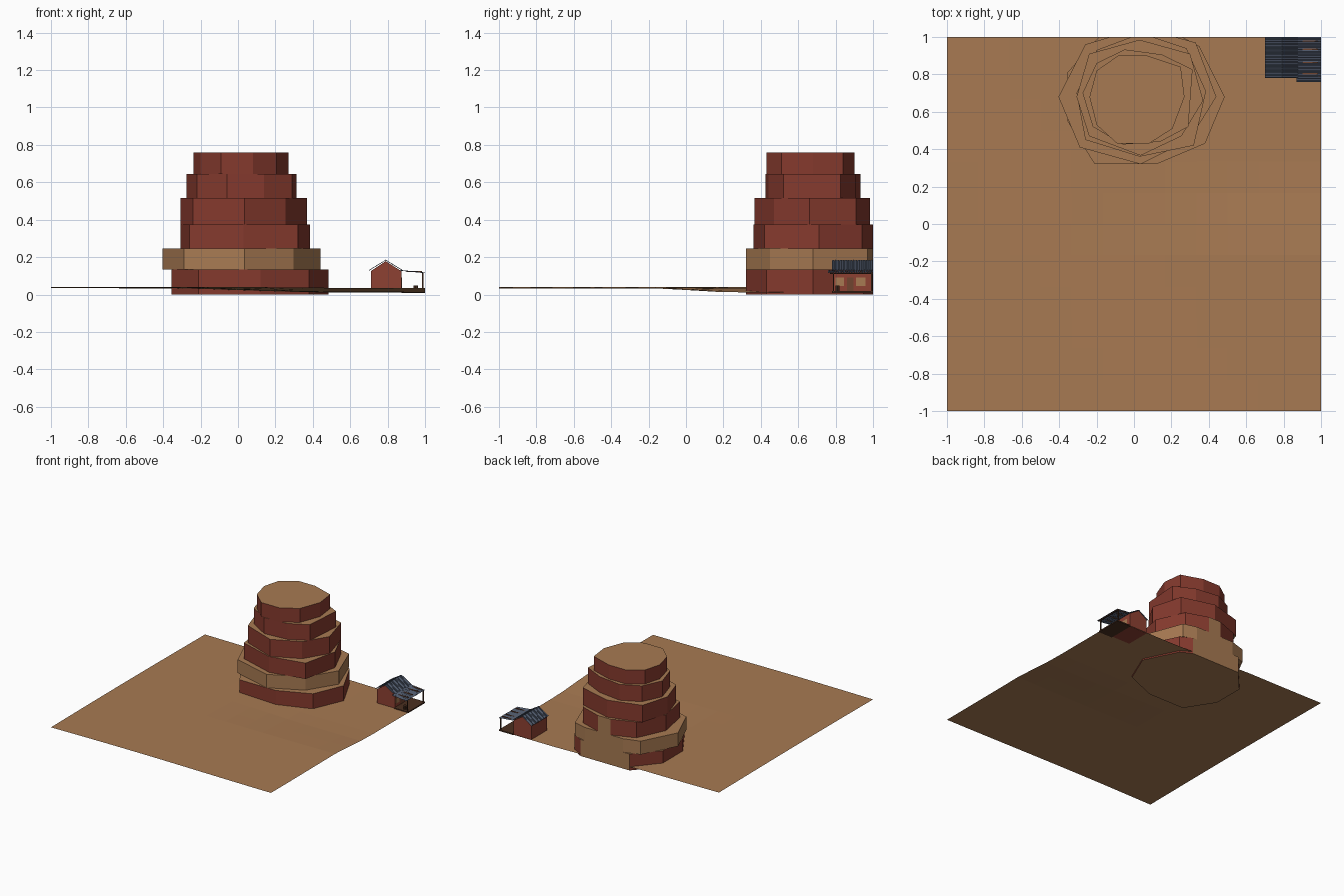
import bpy, bmesh, math
from mathutils import Vector

if "Cube" in bpy.data.objects:
    bpy.data.objects.remove(bpy.data.objects["Cube"], do_unlink=True)


def material(name, rgb):
    m = bpy.data.materials.new(name)
    m.use_nodes = True
    m.diffuse_color = (*rgb, 1)
    m.node_tree.nodes["Principled BSDF"].inputs["Base Color"].default_value = (*rgb, 1)
    return m


SAND = material("sand", (0.39, 0.195, 0.085))
RED = material("red_rock", (0.235, 0.042, 0.027))
BRICK = material("hut_red", (0.27, 0.052, 0.032))
METAL = material("blue_grey_metal", (0.075, 0.095, 0.14))
WOOD = material("dark_wood", (0.07, 0.028, 0.014))
RUST = material("rust", (0.16, 0.06, 0.03))


def finish(bm, name, mats, rule=None):
    if rule:
        bm.normal_update()
        for f in bm.faces:
            f.material_index = rule(f)
    me = bpy.data.meshes.new(name)
    bm.to_mesh(me)
    bm.free()
    for m in mats:
        me.materials.append(m)
    ob = bpy.data.objects.new(name, me)
    bpy.context.collection.objects.link(ob)
    return ob


def prism(points, direction):
    """Close a planar outline and push it along a direction."""
    bm = bmesh.new()
    face = bm.faces.new([bm.verts.new(p) for p in points])
    top = bmesh.ops.extrude_face_region(bm, geom=[face])["geom"]
    bmesh.ops.translate(bm, vec=direction,
                        verts=[v for v in top if isinstance(v, bmesh.types.BMVert)])
    bmesh.ops.recalc_face_normals(bm, faces=bm.faces)
    return bm


def box(name, lo, hi, mat):
    lo, hi = Vector(lo), Vector(hi)
    pts = [(lo.x, lo.y, lo.z), (hi.x, lo.y, lo.z), (hi.x, hi.y, lo.z), (lo.x, hi.y, lo.z)]
    return finish(prism(pts, (0, 0, hi.z - lo.z)), name, [mat])


def ramp(v, start, end):
    return min(1, max(0, (v - start) / (end - start)))


# Desert floor: thin sheet sinking towards the back right
bm = bmesh.new()
bmesh.ops.create_grid(bm, x_segments=12, y_segments=12, size=1)
for v in bm.verts:
    x, y, _ = v.co
    sink = ramp(x, -0.3, 0.4) * ramp(y, -0.15, 0.22)
    v.co.z = 0.037 + 0.004 * math.sin(2.3 * x + 1.7 * y + 4) * (1 - sink) - 0.026 * sink
finish(bm, "desert_floor", [SAND])

# Rock tower: stacked uneven slabs, sliced flat at the back edge of the floor
TIERS = [
    (0.0, 0.135, RED, [(.485, .68), (.38, .43), (.12, .32), (-.21, .32), (-.356, .55),
                       (-.356, .81), (-.16, 1.03), (.11, 1.08), (.35, .95)]),
    (0.135, 0.245, SAND, [(.44, .68), (.297, .45), (.035, .32), (-.29, .41),
                          (-.404, .68), (-.26, .96), (.035, 1.05), (.33, .97)]),
    (0.245, 0.375, RED, [(.385, .71), (.32, .42), (.03, .36), (-.26, .45),
                         (-.307, .7), (-.2, .93), (.04, 1.02), (.28, .94)]),
    (0.375, 0.515, RED, [(.37, .66), (.254, .47), (.035, .366), (-.24, .47),
                         (-.307, .68), (-.24, .91), (.03, .985), (.3, .91)]),
    (0.515, 0.645, RED, [(.313, .826), (.29, .52), (.14, .44), (-.06, .425), (-.22, .52),
                         (-.275, .7), (-.2, .86), (-.05, .933), (.15, .906)]),
    (0.645, 0.76, RED, [(.27, .68), (.206, .51), (.08, .43), (-.09, .43), (-.2, .53),
                        (-.238, .68), (-.2, .82), (-.085, .9), (.07, .9), (.25, .84)]),
]
for i, (z0, z1, side, outline) in enumerate(TIERS):
    bm = prism([(x, y, z0) for x, y in outline], (0, 0, z1 - z0))
    cut = bmesh.ops.bisect_plane(bm, geom=bm.verts[:] + bm.edges[:] + bm.faces[:],
                                 plane_co=(0, 1, 0), plane_no=(0, 1, 0), clear_outer=True)
    rim = [e for e in cut["geom_cut"] if isinstance(e, bmesh.types.BMEdge)]
    if rim:
        bmesh.ops.holes_fill(bm, edges=rim)
        bmesh.ops.recalc_face_normals(bm, faces=bm.faces)
    finish(bm, f"rock_tier_{i + 1}", [side, SAND],
           lambda f: int(abs(f.normal.z) > 0.5 or f.calc_center_median().y > 0.999))

# Hut body with gable ends
gable = [(0.71, 0.01), (0.873, 0.01), (0.873, 0.125), (0.79, 0.178), (0.71, 0.125)]
finish(prism([(x, 0.79, z) for x, z in gable], (0, 0.205, 0)), "hut_walls", [BRICK])


def corrugated(name, start, end, y0, y1, waves):
    """Folded sheet whose ridges run from start to end in x and z."""
    bm = bmesh.new()
    rows = []
    for i in range(2 * waves + 1):
        y = y0 + (y1 - y0) * i / (2 * waves)
        lift = 0.004 * (i % 2)
        rows.append([bm.verts.new((x, y, z + lift)) for x, z in (start, end)])
    for a, b in zip(rows, rows[1:]):
        bm.faces.new((a[0], a[1], b[1], b[0]))
    bmesh.ops.recalc_face_normals(bm, faces=bm.faces)
    if sum(f.normal.z for f in bm.faces) < 0:
        bmesh.ops.reverse_faces(bm, faces=bm.faces)
    return finish(bm, name, [METAL])


# Roof sheets and porch awning
corrugated("roof_left", (0.79, 0.182), (0.7, 0.127), 0.78, 1, 16)
corrugated("roof_right", (0.79, 0.182), (0.878, 0.128), 0.78, 1, 16)
corrugated("porch_roof", (0.87, 0.127), (1, 0.114), 0.76, 1, 17)

# Rusty streaks on the roofs
for i, y in enumerate((0.8, 0.86, 0.93, 0.975)):
    box(f"rust_streak_{i + 1}", (0.9, y, 0.121), (0.985, y + 0.007, 0.127), RUST)

# Porch floor, posts and rail
box("porch_floor", (0.873, 0.78, 0.008), (1, 1, 0.018), WOOD)
for i, y in enumerate((0.785, 0.99)):
    box(f"porch_post_{i + 1}", (0.985, y, 0.018), (0.992, y + 0.007, 0.116), WOOD)
box("porch_beam", (0.984, 0.77, 0.11), (0.993, 1, 0.115), WOOD)

# Windows, with one door between them
for name, y0, y1, z0, z1, mat in (("window_1", 0.80, 0.845, 0.045, 0.09, SAND),
                                  ("door", 0.86, 0.895, 0.018, 0.09, RUST),
                                  ("window_2", 0.91, 0.96, 0.045, 0.09, SAND)):
    box(name, (0.872, y0, z0), (0.876, y1, z1), mat)

# Small barrel on the porch
bm = bmesh.new()
bmesh.ops.create_cone(bm, cap_ends=True, segments=8, radius1=0.012, radius2=0.012, depth=0.03)
bmesh.ops.translate(bm, verts=bm.verts, vec=(0.95, 0.81, 0.033))
finish(bm, "barrel", [WOOD])
